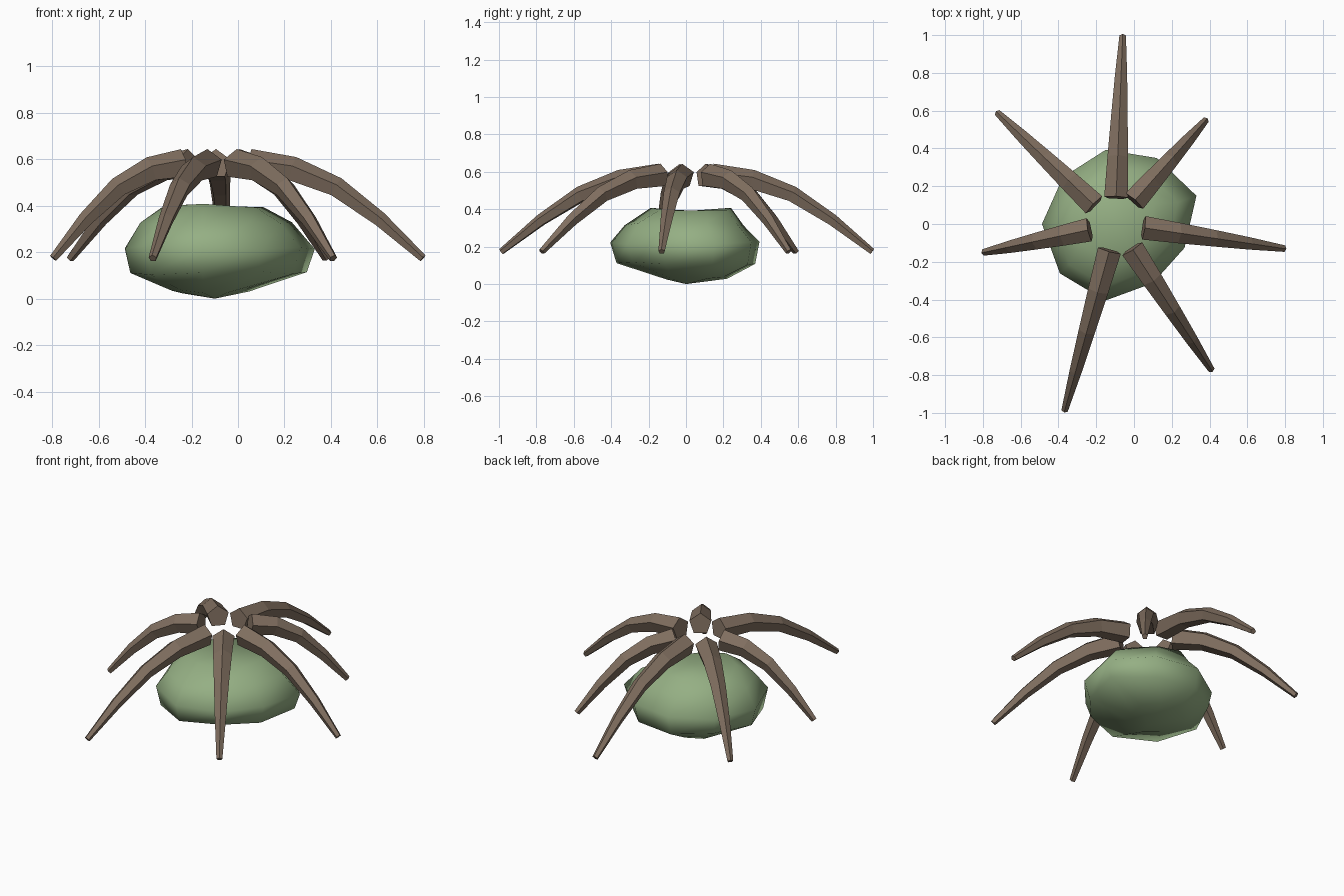
import bpy, bmesh, math
from mathutils import Vector

cube = bpy.data.objects.get("Cube")
if cube:
    bpy.data.objects.remove(cube, do_unlink=True)


def material(name, colour):
    mat = bpy.data.materials.new(name)
    mat.use_nodes = True
    mat.diffuse_color = colour
    mat.node_tree.nodes["Principled BSDF"].inputs["Base Color"].default_value = colour
    return mat


def loft(name, rings, mat, smooth=False, start=None, end=None):
    """Skin a stack of rings; ends close to a pole point or a flat cap."""
    bm = bmesh.new()
    loops = [[bm.verts.new(p) for p in ring] for ring in rings]
    n = len(loops[0])
    for a, b in zip(loops, loops[1:]):
        for i in range(n):
            j = (i + 1) % n
            bm.faces.new((a[i], a[j], b[j], b[i]))
    for loop, pole in ((loops[0], start), (loops[-1], end)):
        if pole is None:
            bm.faces.new(loop)
        else:
            tip = bm.verts.new(pole)
            for i in range(n):
                bm.faces.new((loop[i], loop[(i + 1) % n], tip))
    bmesh.ops.recalc_face_normals(bm, faces=bm.faces[:])
    mesh = bpy.data.meshes.new(name)
    bm.to_mesh(mesh)
    bm.free()
    for face in mesh.polygons:
        face.use_smooth = smooth
    mesh.materials.append(mat)
    obj = bpy.data.objects.new(name, mesh)
    bpy.context.collection.objects.link(obj)
    return obj


green = material("moss green", (0.30, 0.43, 0.23, 1))
brown = material("bark brown", (0.215, 0.157, 0.115, 1))

# Lumpy nine-sided body; each ring has a radius and its own centre
lumps = (1.04, 0.96, 0.95, 0.92, 0.97, 0.97, 0.98, 0.86, 0.88)
profile = (
    (0.17, (-0.12, 0.06, 0.03)),
    (0.39, (-0.085, 0.005, 0.11)),
    (0.42, (-0.08, 0, 0.22)),
    (0.335, (-0.095, -0.005, 0.32)),
    (0.225, (-0.11, 0.03, 0.4)),
)
body_rings = []
for level, (radius, centre) in enumerate(profile):
    ring = []
    for i, lump in enumerate(lumps):
        angle = math.radians(20 + 40 * i)
        r = radius * lump
        wobble = 0.008 * math.sin(1.7 * i + 2.6 * level)
        ring.append(Vector(centre) + Vector((r * math.cos(angle), r * math.sin(angle), wobble)))
    body_rings.append(ring)
loft("body", body_rings, green, True, (-0.10, 0, 0), (-0.09, 0, 0.39))

# Arched, tapering five-sided legs around the open hub: (start xy, tip xy)
legs = {
    "back_leg": ((-0.095, 0.14), (-0.06, 0.995)),
    "back_left_leg": ((0.0, 0.12), (0.38, 0.55)),
    "left_leg": ((0.05, -0.02), (0.795, -0.13)),
    "front_left_leg": ((-0.01, -0.13), (0.41, -0.772)),
    "front_right_leg": ((-0.13, -0.14), (-0.367, -0.987)),
    "right_leg": ((-0.235, -0.03), (-0.795, -0.15)),
    "back_right_leg": ((-0.21, 0.1), (-0.722, 0.588)),
}
arch = (0.578, 0.554, 0.478, 0.341, 0.173)
widths = (0.066, 0.057, 0.046, 0.034, 0.018)

for name, (start, tip) in legs.items():
    a, b = Vector((*start, 0)), Vector((*tip, 0))
    path = [a.lerp(b, k / 4) + Vector((0, 0, z)) for k, z in enumerate(arch)]
    side = (b - a).normalized().cross(Vector((0, 0, 1)))
    rings = []
    for k, point in enumerate(path):
        tangent = (path[min(k + 1, 4)] - path[max(k - 1, 0)]).normalized()
        up = side.cross(tangent)
        turns = [math.tau * s / 5 for s in range(5)]
        rings.append([point + widths[k] * (up * math.cos(t) + side * math.sin(t)) for t in turns])
    loft(name, rings, brown)
